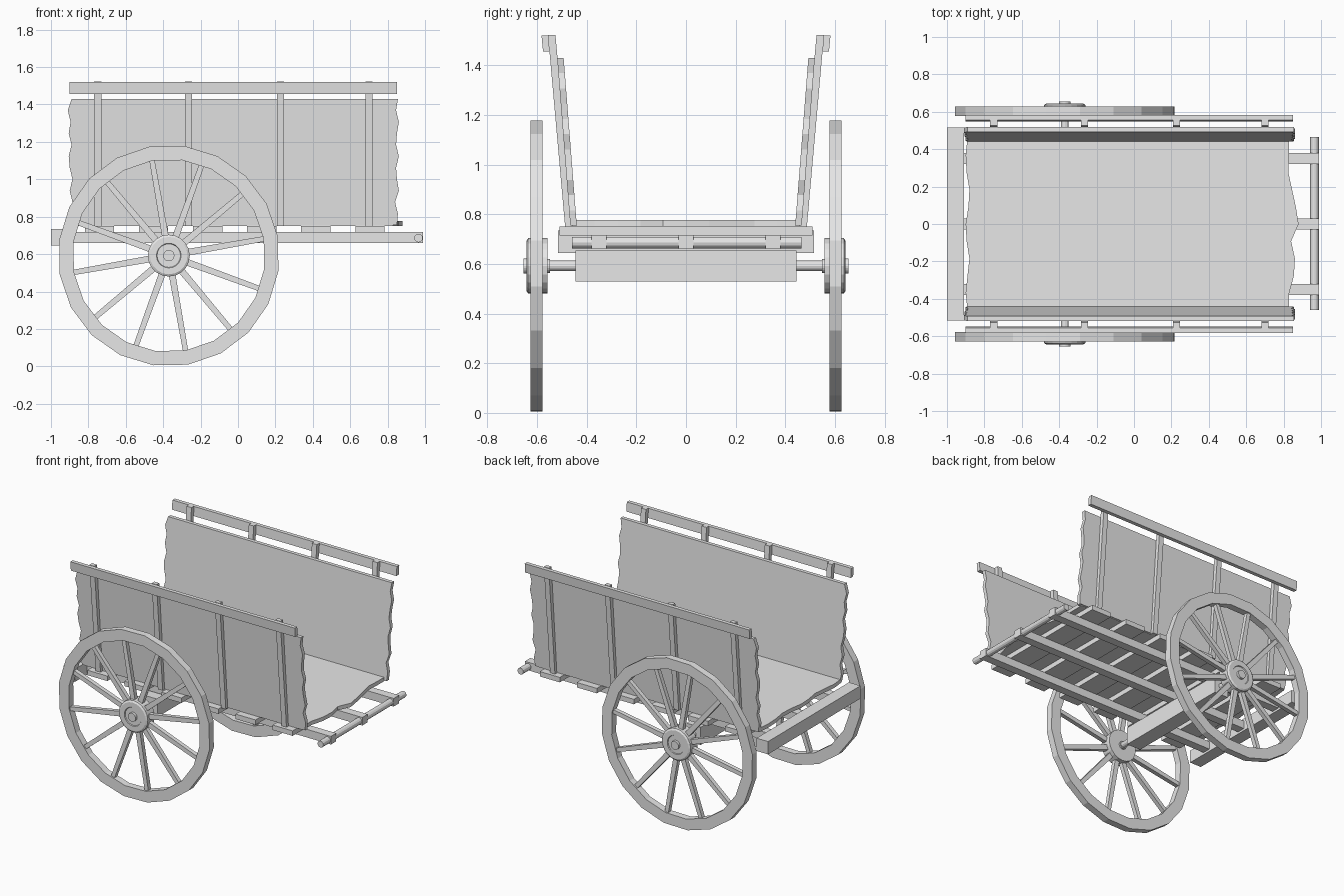
import bpy, bmesh, math
from mathutils import Matrix, Vector

if "Cube" in bpy.data.objects:
    bpy.data.objects.remove(bpy.data.objects["Cube"])

wood = bpy.data.materials.new("weathered_grey")
wood.diffuse_color = (0.8, 0.8, 0.8, 1)
wood.use_nodes = True
wood.node_tree.nodes["Principled BSDF"].inputs["Base Color"].default_value = wood.diffuse_color


def finish(name, bm):
    bmesh.ops.recalc_face_normals(bm, faces=bm.faces)
    mesh = bpy.data.meshes.new(name)
    bm.to_mesh(mesh)
    bm.free()
    mesh.materials.append(wood)
    obj = bpy.data.objects.new(name, mesh)
    bpy.context.collection.objects.link(obj)
    return obj


def hexa(bm, bottom, top):
    """Six-sided solid from two matching quads."""
    a = [bm.verts.new(p) for p in bottom]
    b = [bm.verts.new(p) for p in top]
    bm.faces.new(a)
    bm.faces.new(b)
    for i in range(4):
        j = (i + 1) % 4
        bm.faces.new((a[i], a[j], b[j], b[i]))


def box(name, x0, x1, y0, y1, z0, z1):
    bm = bmesh.new()
    quad = [(x0, y0), (x1, y0), (x1, y1), (x0, y1)]
    hexa(bm, [(x, y, z0) for x, y in quad], [(x, y, z1) for x, y in quad])
    return finish(name, bm)


def lathe(bm, profile, n, centre, phase=0, closed=False):
    """Revolve (radius, y) points about the y axis."""
    rings = []
    for k in range(n):
        a = phase + 2 * math.pi * k / n
        rings.append([bm.verts.new((centre[0] + r * math.cos(a), y, centre[1] + r * math.sin(a)))
                      for r, y in profile])
    m = len(profile)
    for k in range(n):
        p, q = rings[k], rings[(k + 1) % n]
        for i in range(m if closed else m - 1):
            j = (i + 1) % m
            bm.faces.new((p[i], p[j], q[j], q[i]))
    if not closed:
        bm.faces.new([r[0] for r in rings])
        bm.faces.new([r[-1] for r in rings])


def ragged_board(name, lefts, rights, start, end, thick):
    """Board with broken ends; rows run from start to end in the yz plane."""
    bm = bmesh.new()
    start, end, thick = Vector(start), Vector(end), Vector(thick)
    rows = []
    for i, (l, r) in enumerate(zip(lefts, rights)):
        p = start.lerp(end, i / (len(lefts) - 1))
        q = p + thick
        rows.append([bm.verts.new(c) for c in
                     ((l, *p), (r, *p), (r, *q), (l, *q))])
    for a, b in zip(rows, rows[1:]):
        for i in range(4):
            j = (i + 1) % 4
            bm.faces.new((a[i], a[j], b[j], b[i]))
    bm.faces.new(rows[0])
    bm.faces.new(rows[-1])
    return finish(name, bm)


# Floor with broken ends, cross slats and long shafts
ragged_board("floor",
             [-.89, -.90, -.89, -.88, -.895, -.90, -.885, -.88, -.895, -.90, -.89],
             [.83, .83, .855, .86, .84, .88, .865, .845, .825, .83, .83],
             (-.46, .75), (.46, .75), (0, .027))
for i in range(6):
    x = -.74 + .289 * i
    box("floor_slat", x - .078, x + .078, -.51, .51, .715, .75)
for y in (-.35, 0, .35):
    box("shaft", -.95, .99, y - .03, y + .03, .66, .717)
box("rear_beam", -1, -.91, -.515, .515, .645, .735)
bm = bmesh.new()
lathe(bm, [(.023, -.46), (.023, .465)], 12, (.965, .686))
finish("front_crossbar", bm)

# Axle
WX, WZ = -.37, .592
box("axle_beam", WX - .055, WX + .055, -.445, .445, .53, .655)
bm = bmesh.new()
lathe(bm, [(.021, -.6), (.021, .6)], 12, (WX, WZ))
finish("axle_pin", bm)

SIDE_LEFT = [-.89, -.90, -.885, -.90, -.885, -.90, -.905, -.89, -.905, -.895, -.91, -.89]
SIDE_RIGHT = [.85, .855, .84, .86, .85, .845, .86, .845, .85, .86, .845, .855]

for s in (-1, 1):
    # Leaning side board, posts and top rail
    ragged_board("side_board", SIDE_LEFT, SIDE_RIGHT,
                 (s * .44, .755), (s * .493, 1.43), (s * .026, 0))
    for x in (-.75, -.265, .227, .70):
        bm = bmesh.new()
        quad = [(x - .019, 0), (x + .019, 0), (x + .019, .03), (x - .019, .03)]
        hexa(bm, [(px, s * (.457 + d), .75) for px, d in quad],
             [(px, s * (.526 + d), 1.523) for px, d in quad])
        finish("side_post", bm)
    bm = bmesh.new()
    quad = [(-.9, 0), (.85, 0), (.85, .027), (-.9, .027)]
    hexa(bm, [(px, s * (.549 + d), 1.455) for px, d in quad],
         [(px, s * (.555 + d), 1.52) for px, d in quad])
    finish("top_rail", bm)

    # Wheel rim
    bm = bmesh.new()
    lathe(bm, [(.515, s * .578), (.592, s * .578), (.592, s * .627), (.515, s * .627)],
          20, (WX, WZ), math.radians(10), closed=True)
    finish("wheel_rim", bm)
    # Hub with raised lip and end cap
    bm = bmesh.new()
    lathe(bm, [(.028, s * .548), (.028, s * .558), (.112, s * .558), (.112, s * .636),
               (.1, s * .643), (.066, s * .643), (.063, s * .637), (.03, s * .637),
               (.03, s * .655)], 20, (WX, WZ))
    finish("wheel_hub", bm)
    # Twelve tapering spokes
    bm = bmesh.new()
    for k in range(12):
        rot = (Matrix.Translation((WX, s * .602, WZ))
               @ Matrix.Rotation(-math.radians(10 + 30 * k), 4, 'Y'))
        ends = []
        for r, w in ((.09, .018), (.525, .014)):
            ends.append([rot @ Vector((r, a * .015, b * w))
                         for a, b in ((-1, -1), (1, -1), (1, 1), (-1, 1))])
        hexa(bm, *ends)
    finish("wheel_spokes", bm)
